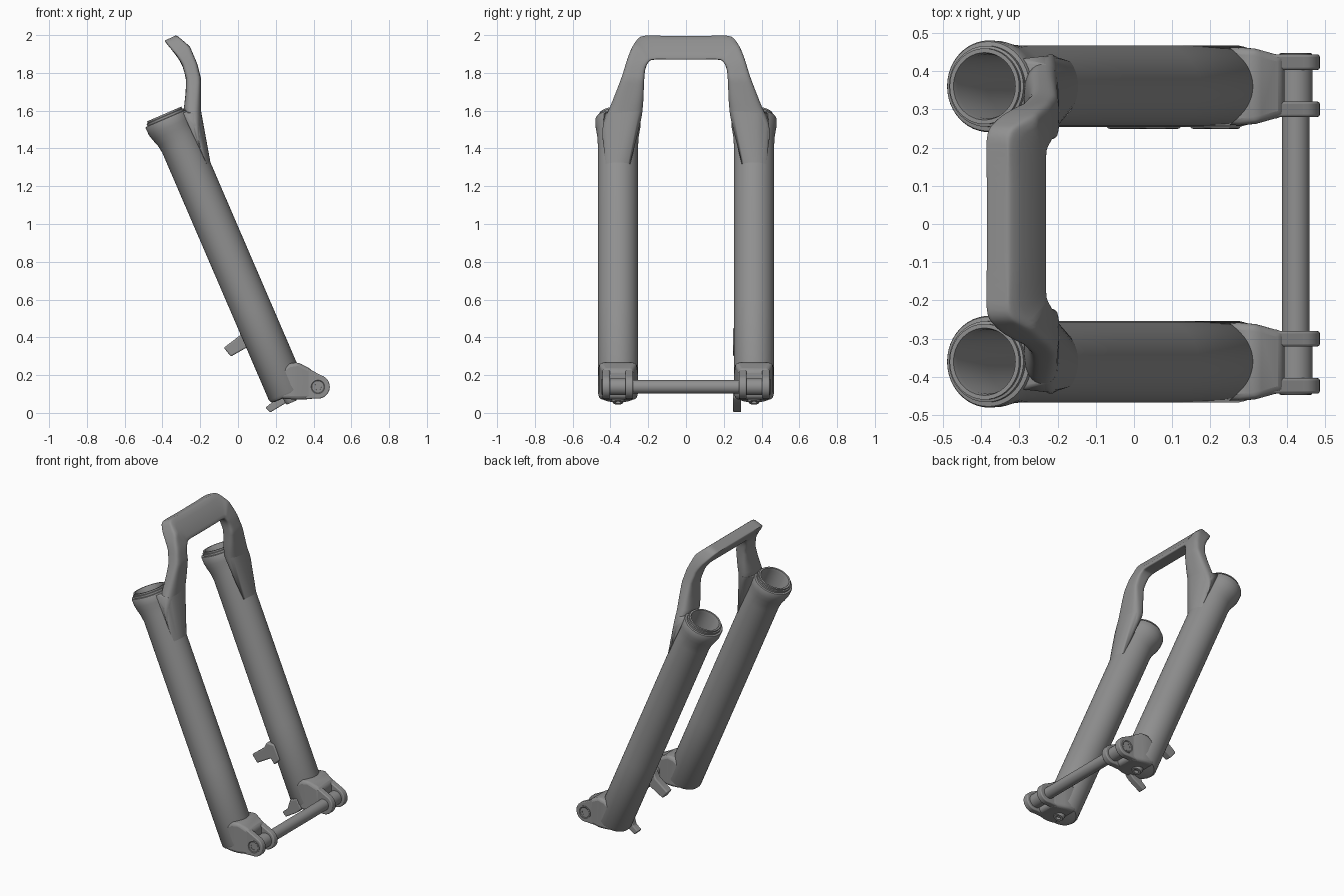
import bpy, bmesh, math
from mathutils import Vector

if "Cube" in bpy.data.objects:
    bpy.data.objects.remove(bpy.data.objects["Cube"])

T = math.radians(23.3)                  # rake of the legs
FOOT = Vector((0.27, 0, 0.09))          # foot of the leg axis
LEG_Y = 0.36
AXLE = (0.423, 0.138)                   # axle centre (x, z)

GREY = bpy.data.materials.new("dark_grey")
GREY.diffuse_color = (0.28, 0.28, 0.28, 1)
GREY.use_nodes = True
GREY.node_tree.nodes["Principled BSDF"].inputs["Base Color"].default_value = GREY.diffuse_color


def finish(bm, name, bevel=0.0, angle=35):
    bmesh.ops.remove_doubles(bm, verts=bm.verts, dist=1e-5)
    bmesh.ops.recalc_face_normals(bm, faces=bm.faces)
    me = bpy.data.meshes.new(name)
    bm.to_mesh(me)
    bm.free()
    me.materials.append(GREY)
    ob = bpy.data.objects.new(name, me)
    bpy.context.collection.objects.link(ob)
    if bevel:
        m = ob.modifiers.new("bevel", 'BEVEL')
        m.width, m.segments, m.limit_method = bevel, 3, 'ANGLE'
    bpy.ops.object.select_all(action='DESELECT')
    bpy.context.view_layer.objects.active = ob
    ob.select_set(True)
    bpy.ops.object.shade_smooth_by_angle(angle=math.radians(angle))


def loft(bm, rings):
    vr = [[bm.verts.new(p) for p in r] for r in rings]
    n = len(vr[0])
    for a, b in zip(vr, vr[1:]):
        for i in range(n):
            j = (i + 1) % n
            bm.faces.new((a[i], a[j], b[j], b[i]))
    bm.faces.new(vr[0])
    bm.faces.new(vr[-1])


def leg_rings(profile, y0, n=48):
    """Rings in the raked leg frame for (radius, height, forward shift) rows."""
    c, k = math.cos(T), math.sin(T)
    rings = []
    for r, w, shift in profile:
        ring = []
        for i in range(n):
            a = 2 * math.pi * i / n
            s = shift + r * math.cos(a)
            ring.append(FOOT + Vector((s * c - w * k, y0 + r * math.sin(a), s * k + w * c)))
        rings.append(ring)
    return rings


def y_turned(name, profile, side=1, n=32):
    """Turned part around the axle, (radius, y) rows."""
    bm = bmesh.new()
    loft(bm, [[(AXLE[0] + r * math.cos(2 * math.pi * i / n), side * y,
                AXLE[1] + r * math.sin(2 * math.pi * i / n)) for i in range(n)]
              for r, y in profile])
    finish(bm, name)


def plate(name, pts, y0, y1, side=1, bevel=0.006):
    """Flat plate from an x-z outline."""
    bm = bmesh.new()
    loft(bm, [[(x, side * y, z) for x, z in pts] for y in (y0, y1)])
    finish(bm, name, bevel)


# arch sections: rounded boxes swept from leg to leg
BACK = [(1.25, -.15), (1.42, -.222), (1.5, -.25), (1.6, -.288), (1.7, -.277), (1.77, -.275),
        (1.85, -.298), (1.92, -.345), (2.0, -.39)]
FRONT = [(1.25, -.13), (1.42, -.190), (1.6, -.195), (1.77, -.196), (1.85, -.216), (1.94, -.255),
         (2.0, -.325)]
# inner y, inner z, outer y, outer z, squareness
HALF = [(.32, 1.25, .40, 1.25, 2), (.275, 1.42, .435, 1.40, 2), (.238, 1.55, .44, 1.52, 2.3),
        (.226, 1.65, .390, 1.65, 3), (.222, 1.75, .340, 1.78, 4), (.215, 1.82, .305, 1.89, 5),
        (.195, 1.86, .270, 1.965, 7), (.165, 1.87, .225, 2.0, 9), (.08, 1.87, .10, 2.0, 9)]
SECT = HALF + [(-a, b, -c, d, n) for a, b, c, d, n in reversed(HALF)]


def lookup(table, z):
    if z <= table[0][0]:
        return table[0][1]
    for (a, u), (b, v) in zip(table, table[1:]):
        if z <= b:
            return u + (v - u) * (z - a) / (b - a)
    return table[-1][1]


def catmull(p, q, r, s, t):
    return [.5 * (2 * b + (c - a) * t + (2 * a - 5 * b + 4 * c - d) * t * t
                  + (3 * b - a - 3 * c + d) * t ** 3) for a, b, c, d in zip(p, q, r, s)]


def section(yi, zi, yo, zo, n, count=32):
    ring = []
    for i in range(count):
        a = 2 * math.pi * (i + .5) / count
        c, s = math.cos(a), math.sin(a)
        u = .5 + .5 * math.copysign(abs(c) ** (2 / n), c)      # inner to outer
        v = .5 + .5 * math.copysign(abs(s) ** (2 / n), s)      # back to front
        y, z = yi + (yo - yi) * u, min(zi + (zo - zi) * u, 2.0)
        x = lookup(BACK, z) * (1 - v) + lookup(FRONT, z) * v
        drop = .03 * (1 - v) * max(0, (z - 1.9) / .1)          # top slopes back
        ring.append((x, y, z - drop))
    return ring


rings = []
for k in range(len(SECT) - 1):
    p, s = SECT[max(k - 1, 0)], SECT[min(k + 2, len(SECT) - 1)]
    rings += [section(*catmull(p, SECT[k], SECT[k + 1], s, t / 5)) for t in range(5)]
rings.append(section(*SECT[-1]))
bm = bmesh.new()
loft(bm, rings)
finish(bm, "arch", angle=40)

# hollow leg with flared collar and seal steps
LEG = [(.080, 0, 0), (.098, .004, 0), (.107, .02, 0), (.107, .5, 0), (.107, 1.0, 0),
       (.107, 1.45, 0), (.109, 1.49, -.005), (.114, 1.53, -.013), (.119, 1.56, -.016),
       (.120, 1.600, -.017), (.117, 1.606, -.017), (.106, 1.608, -.017), (.106, 1.620, -.017),
       (.099, 1.622, -.017), (.099, 1.632, -.017), (.088, 1.632, -.017),
       (.084, 1.615, -.016), (.083, 1.45, -.003), (.083, .2, 0)]

# dropout ear outline
arc = [(AXLE[0] + .063 * math.cos(math.radians(a)), AXLE[1] + .063 * math.sin(math.radians(a)))
       for a in range(70, -101, -10)]
EAR = [(.30, .13), (.33, .255)] + arc + [(.34, .072)]
BLOCK = ((.23, .075, .22, .22, .101), (.285, .072, .275, .262, .102), (.32, .07, .318, .268, .098),
         (.365, .072, .37, .240, .084), (.393, .077, .393, .228, .081))

for side, tag in ((1, "left"), (-1, "right")):
    bm = bmesh.new()
    loft(bm, leg_rings(LEG, side * LEG_Y))
    finish(bm, "leg_" + tag)

    # fairing that blends collar and arch
    front = [p for ring in leg_rings([(.107, 1.3, 0), (.107, 1.4, 0), (.114, 1.53, -.013),
                                      (.119, 1.56, -.016), (.119, 1.598, -.017)], side * LEG_Y)
             for p in ring[:6] + ring[-5:]]
    for sec in HALF[1:3] + [catmull(*HALF[1:5], .5)]:
        front += [(x, side * y, z) for x, y, z in section(*sec)]
    bm = bmesh.new()
    for p in front:
        bm.verts.new(p)
    hull = bmesh.ops.convex_hull(bm, input=bm.verts)
    bmesh.ops.delete(bm, geom=[v for v in bm.verts if not v.link_faces], context='VERTS')
    finish(bm, "arch_fairing_" + tag, angle=45)

    # foot bolt
    bm = bmesh.new()
    loft(bm, leg_rings([(.034, .02, 0), (.034, -.025, 0), (.028, -.038, 0),
                        (.015, -.038, 0), (.015, -.02, 0)], side * LEG_Y, 24))
    finish(bm, "foot_bolt_" + tag)

    # dropout block, tapering from the leg to the ears
    bm = bmesh.new()
    loft(bm, [[(x0, side * (LEG_Y + h), z0), (x0, side * (LEG_Y - h), z0),
               (x1, side * (LEG_Y - h), z1), (x1, side * (LEG_Y + h), z1)]
              for x0, z0, x1, z1, h in BLOCK])
    finish(bm, "dropout_block_" + tag, .018, 45)
    plate("dropout_ear_inner_" + tag, EAR, .280, .320, side)
    plate("dropout_ear_outer_" + tag, EAR, .403, .443, side)

    # axle end and its socketed cap
    y_turned("axle_end_" + tag, [(.044, .31), (.044, .41)], side)
    y_turned("axle_cap_" + tag, [(.042, .43), (.042, .446), (.036, .447), (.032, .444),
                                 (.018, .444), (.016, .43)], side)

# axle
y_turned("axle", [(.036, -.30), (.036, .30)])

# brake mounts on the left leg
plate("brake_mount_upper", [(.03, .45), (.01, .41), (-.075, .345), (-.038, .298), (.06, .354),
                            (.085, .32), (.125, .36), (.085, .45)], .249, .300, bevel=.008)
plate("brake_mount_lower", [(.145, .028), (.17, .002), (.25, .05), (.28, .08), (.25, .14),
                            (.20, .12), (.18, .055)], .249, .292)
